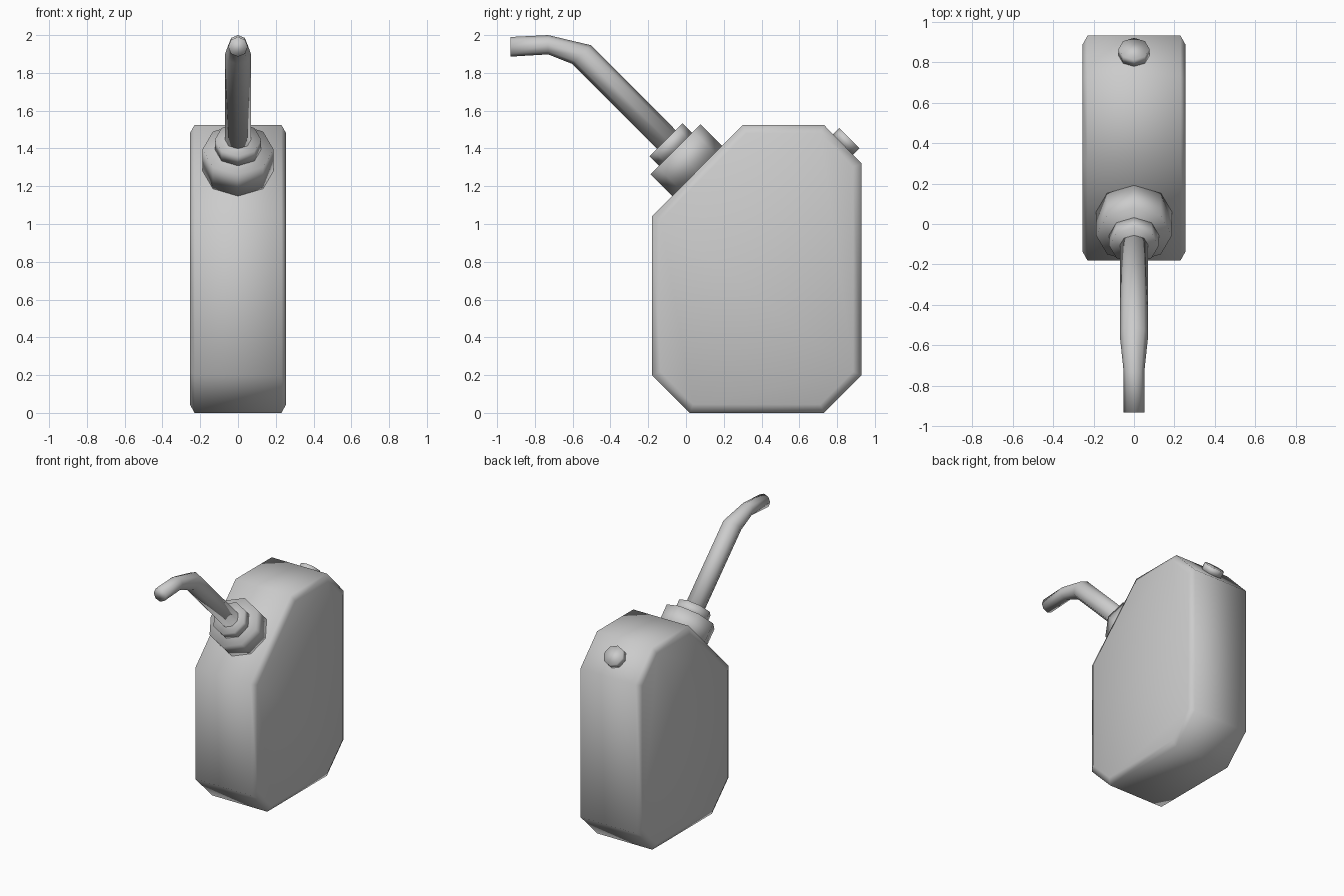
import bpy, bmesh
from math import sin, cos, pi, radians
from mathutils import Vector

if "Cube" in bpy.data.objects:
    bpy.data.objects.remove(bpy.data.objects["Cube"])


def loft(name, rings):
    """Skin a list of equal-length point rings and cap both ends."""
    bm = bmesh.new()
    loops = [[bm.verts.new(p) for p in ring] for ring in rings]
    n = len(loops[0])
    for a, b in zip(loops, loops[1:]):
        for i in range(n):
            j = (i + 1) % n
            bm.faces.new((a[i], a[j], b[j], b[i]))
    bm.faces.new(loops[0])
    bm.faces.new(loops[-1])
    bmesh.ops.recalc_face_normals(bm, faces=bm.faces)
    for f in bm.faces:
        f.smooth = True
    mesh = bpy.data.meshes.new(name)
    bm.to_mesh(mesh)
    bm.free()
    obj = bpy.data.objects.new(name, mesh)
    bpy.context.collection.objects.link(obj)
    return obj


def ring(y, z, radius, tilt, sides=8):
    """Octagon whose axis lies in the yz plane, tilted up from -y."""
    t = radians(tilt)
    u, v = Vector((1, 0, 0)), Vector((0, sin(t), cos(t)))
    c = Vector((0, y, z))
    return [c + radius * (sin(2 * pi * i / sides) * u + cos(2 * pi * i / sides) * v)
            for i in range(sides)]


def stub(name, y, z, radius, height, tilt):
    """Short octagonal cylinder standing on a sloped face."""
    t = radians(tilt)
    return loft(name, [ring(y, z, radius, tilt),
                       ring(y - height * cos(t), z + height * sin(t), radius, tilt)])


def inset(points, d):
    """Offset a convex counter-clockwise outline inward by d."""
    out = []
    for i, p in enumerate(points):
        a = (p - points[i - 1]).normalized()
        b = (points[(i + 1) % len(points)] - p).normalized()
        na, nb = Vector((-a.y, a.x)), Vector((-b.y, b.x))
        out.append(p + (na + nb) * d / (1 + na.dot(nb)))
    return out


# Can body: side outline (y, z) with a narrow bevel around each flat side
outline = [Vector(p) for p in ((-0.18, 0.20), (0.02, 0.005), (0.73, 0.005), (0.93, 0.20),
                               (0.93, 1.32), (0.73, 1.525), (0.30, 1.525), (-0.18, 1.04))]
for p in outline[1:3]:
    p.y = 0.0
side = inset(outline, 0.045)
loft("can_body", [[(x, p.x, p.y) for p in pts] for x, pts in
                  ((-0.255, side), (-0.23, outline), (0.23, outline), (0.255, side))])

# Neck collars on the front slope
stub("neck_collar", 0.06, 1.28, 0.188, 0.163, 45)
stub("spout_nut", -0.05, 1.39, 0.123, 0.08, 45)

# Bent spout
loft("spout", [ring(-0.09, 1.433, 0.07, 45), ring(-0.553, 1.897, 0.07, 45),
               ring(-0.73, 1.949, 0.051, 0), ring(-0.93, 1.938, 0.052, 0)])

# Vent cap on the rear slope
stub("vent_cap", 0.83, 1.42, 0.076, 0.05, 135)
